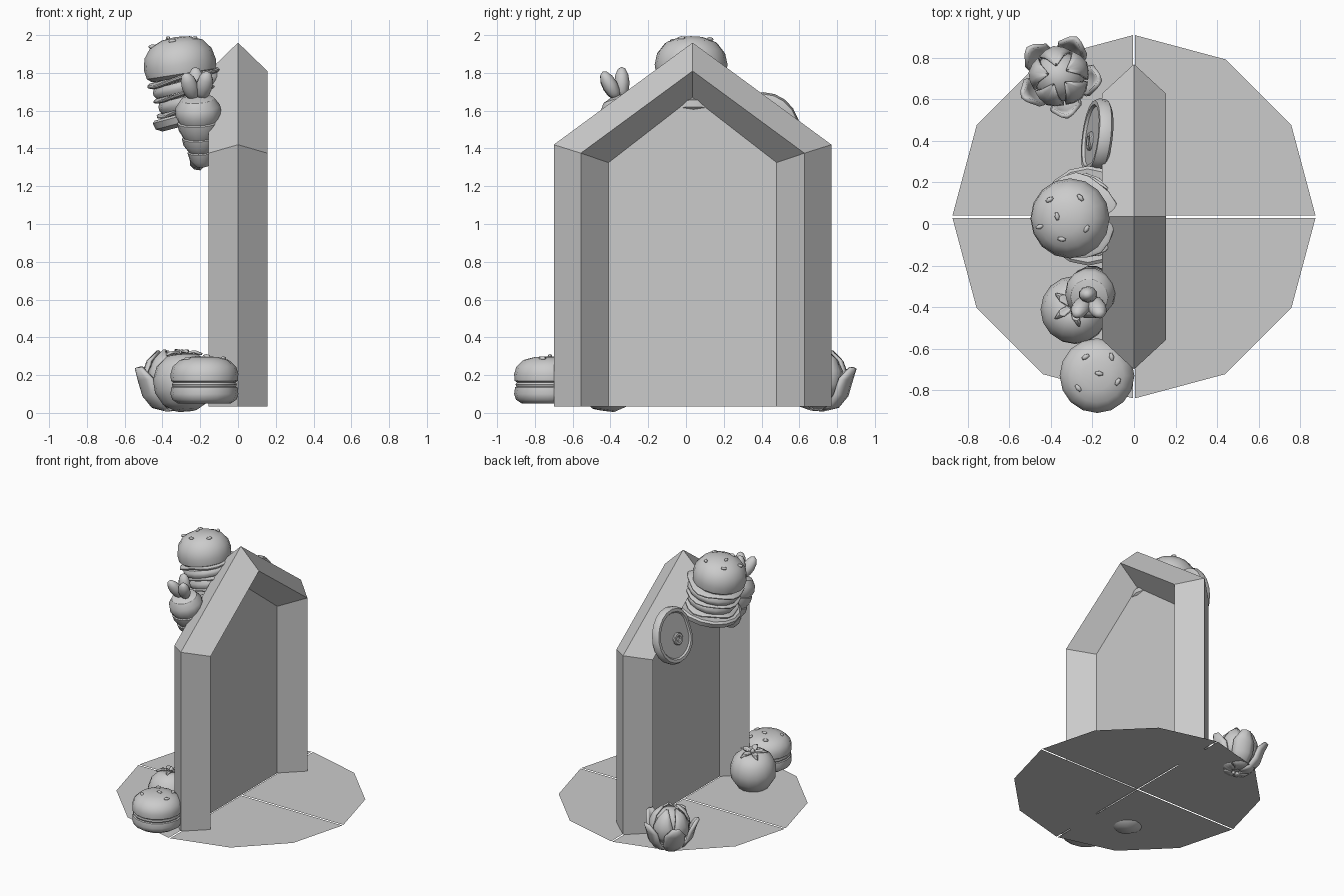
import bpy, bmesh, math
from mathutils import Matrix, Vector

if "Cube" in bpy.data.objects:
    bpy.data.objects.remove(bpy.data.objects["Cube"])

CY = 0.035  # middle of arch and base in y


def place(loc, tilt_y=0, tilt_x=0, spin=0):
    return (Matrix.Translation(loc) @ Matrix.Rotation(math.radians(tilt_y), 4, 'Y')
            @ Matrix.Rotation(math.radians(tilt_x), 4, 'X') @ Matrix.Rotation(math.radians(spin), 4, 'Z'))


def finish(name, bm, mat=None, angle=None, thick=0):
    bmesh.ops.remove_doubles(bm, verts=bm.verts, dist=0.0002)
    bmesh.ops.recalc_face_normals(bm, faces=bm.faces)
    me = bpy.data.meshes.new(name)
    bm.to_mesh(me)
    bm.free()
    ob = bpy.data.objects.new(name, me)
    bpy.context.collection.objects.link(ob)
    if mat:
        ob.matrix_world = mat
    if thick:
        m = ob.modifiers.new("thickness", 'SOLIDIFY')
        m.thickness, m.offset = thick, 0
    if angle:
        bpy.ops.object.select_all(action='DESELECT')
        ob.select_set(True)
        bpy.context.view_layer.objects.active = ob
        bpy.ops.object.shade_smooth_by_angle(angle=math.radians(angle))
    return ob


def skin(bm, rows, closed):
    rings = [[bm.verts.new(p) for p in row] for row in rows]
    n = len(rings[0])
    for a, b in zip(rings, rings[1:]):
        for i in range(n if closed else n - 1):
            j = (i + 1) % n
            bm.faces.new((a[i], a[j], b[j], b[i]))
    return rings


def lathe(name, profile, mat, segs=16, wave=0, angle=40):
    """Revolve (r, z) points; wave ruffles the rim."""
    bm = bmesh.new()
    rows = []
    for r, z in profile:
        row = []
        for i in range(segs):
            a = math.tau * i / segs
            k = 1 + wave * math.sin(5 * a)
            row.append((r * k * math.cos(a), r * k * math.sin(a), z + wave * r * math.sin(3 * a)))
        rows.append(row)
    skin(bm, rows, True)
    return finish(name, bm, mat, angle)


def leaf(name, profile, azimuth, mat, thick=0.014):
    """Curved leaf from (r, z, half angle) points up its spine."""
    bm = bmesh.new()
    rows = [[((r - 0.012 * abs(u)) * math.cos(azimuth + u * h), (r - 0.012 * abs(u)) * math.sin(azimuth + u * h), z)
             for u in (-1, -0.5, 0, 0.5, 1)] for r, z, h in profile]
    skin(bm, rows, False)
    return finish(name, bm, mat, 40, thick)


def blob(name, mat, size, segs=12):
    bm = bmesh.new()
    bmesh.ops.create_uvsphere(bm, u_segments=segs, v_segments=max(6, segs // 2 + 1), radius=1)
    bmesh.ops.scale(bm, vec=size, verts=bm.verts)
    return finish(name, bm, mat, 60)


def seeds(name, spots, mat):
    for i, (x, y, z) in enumerate(spots):
        blob(f"{name}_{i}", mat @ place((x, y, z), 0, 0, 70 * i + 30), (0.022, 0.012, 0.011), 6)


def house(w, eave, apex, x):
    return [Vector((x, CY + y, z)) for y, z in ((-w, 0.035), (-w, eave), (0, apex), (w, eave), (w, 0.035))]


# Arch frame: diamond section swept along a pointed doorway
bm = bmesh.new()
outer = house(0.735, 1.42, 1.96, 0)
inner = house(0.445, 1.325, 1.67, 0)
rings = skin(bm, list(zip(outer, house(0.592, 1.375, 1.81, 0.155), inner,
                          house(0.592, 1.375, 1.81, -0.155))), True)
bm.faces.new(rings[0])
bm.faces.new(rings[-1])
finish("arch_frame", bm)

# Door panel
bm = bmesh.new()
bm.faces.new([bm.verts.new(p) for p in inner])
finish("door_panel", bm)

# Base: four quarter sheets with thin gaps
for q in range(4):
    bm = bmesh.new()
    c = Matrix.Rotation(q * math.pi / 2, 3, 'Z') @ Vector((0.006, 0.006, 0))
    pts = [(0, 0)] + [(0.868 * math.cos(math.radians(a)), 0.868 * math.sin(math.radians(a)))
                      for a in (q * 90, q * 90 + 30, q * 90 + 60, q * 90 + 90)]
    bm.faces.new([bm.verts.new((x + c.x, y + c.y + CY, 0.035)) for x, y in pts])
    finish(f"base_quarter_{q}", bm)

# Small burger on the ground
m = place((-0.178, -0.73, 0.05))
lathe("small_burger_bottom_bun", [(0, 0), (0.14, 0), (0.17, 0.02), (0.18, 0.05), (0.175, 0.085), (0.155, 0.1), (0, 0.1)], m)
lathe("small_burger_filling", [(0, 0.09), (0.168, 0.09), (0.172, 0.1), (0.168, 0.11), (0, 0.11)], m)
lathe("small_burger_top_bun", [(0, 0.105), (0.155, 0.105), (0.177, 0.12), (0.18, 0.155), (0.168, 0.195),
                               (0.13, 0.23), (0.07, 0.246), (0, 0.25)], m)
seeds("small_burger_seed", [(-0.055, 0.09, 0.24), (0.07, 0.09, 0.235), (0.01, 0.01, 0.25), (0.1, -0.03, 0.238),
                            (-0.09, -0.06, 0.235)], m)

# Tomato with leafy crown
m = place((-0.285, -0.415, 0.165), -4, -8)
lathe("tomato", [(0, -0.155), (0.06, -0.152), (0.12, -0.115), (0.158, -0.05), (0.164, 0.02),
                 (0.14, 0.09), (0.09, 0.135), (0.04, 0.142), (0, 0.13)], m)
for i in range(5):
    leaf(f"tomato_crown_{i}", [(0.014, 0.14, 0.6), (0.045, 0.152, 0.5), (0.075, 0.155, 0.32), (0.105, 0.14, 0.04)],
         i * math.tau / 5, m, 0.012)
blob("tomato_stem", m @ place((0, 0, 0.15)), (0.016, 0.016, 0.025), 8)

# Leafy vegetable: round heart, wrapping leaves, open outer leaves
m = place((-0.35, 0.7, 0.02), -3, -3)
blob("leafy_heart", m @ place((0, 0, 0.16)), (0.125, 0.125, 0.14))
for i in range(5):
    a = i * math.tau / 5
    leaf(f"inner_leaf_{i}", [(0.1, 0.06, 0.5), (0.142, 0.13, 0.6), (0.142, 0.2, 0.58), (0.115, 0.26, 0.45),
                             (0.06, 0.31, 0.1)], a + 0.5, m)
    leaf(f"outer_leaf_{i}", [(0.04, 0, 0.55), (0.11, 0.02, 0.55), (0.155, 0.08, 0.52), (0.175, 0.16, 0.45),
                             (0.2, 0.225, 0.15)], a + 1.15, m, 0.02)

# Tall leaning burger at the top of the arch
m = place((-0.297, 0.027, 1.775), -9)
lathe("tall_burger_top_bun", [(0, 0), (0.16, 0), (0.185, 0.02), (0.193, 0.07), (0.18, 0.13),
                              (0.14, 0.182), (0.075, 0.21), (0, 0.218)], m)
seeds("tall_burger_seed", [(-0.08, 0.09, 0.195), (-0.04, 0.01, 0.217), (-0.02, -0.1, 0.2), (0.1, -0.05, 0.195),
                           (0.07, 0.1, 0.195), (-0.13, -0.04, 0.187)], m)


def layer(name, x, z, r, h, tilt, wave=0.0):
    prof = [(0, -h / 2), (r * 0.94, -h / 2), (r, -h / 6), (r, h / 6), (r * 0.94, h / 2), (0, h / 2)]
    lathe(name, prof, place((x, 0.035, z), tilt), 20 if wave else 16, wave)


layer("tall_burger_upper_lettuce", -0.28, 1.775, 0.205, 0.022, -15, 0.04)
layer("tall_burger_upper_patty", -0.265, 1.735, 0.19, 0.055, -15)
layer("tall_burger_cheese", -0.255, 1.695, 0.2, 0.018, -15, 0.03)
layer("tall_burger_lower_patty", -0.245, 1.655, 0.18, 0.06, -15)
layer("tall_burger_lower_lettuce", -0.235, 1.615, 0.2, 0.018, -15, 0.05)
lathe("tall_burger_bottom_bun", [(0, -0.035), (0.2, -0.035), (0.232, -0.015), (0.24, 0.02), (0.225, 0.032),
                                 (0.17, 0.025), (0, 0.025)], place((-0.215, 0.04, 1.575), -15))

# Carrot with stepped rings and three leaf lobes
m = place((-0.19, -0.255, 1.3), -4, 15)
lathe("carrot", [(0, 0), (0.035, 0.008), (0.062, 0.04), (0.072, 0.085), (0.066, 0.09), (0.09, 0.125), (0.097, 0.165),
                 (0.09, 0.17), (0.11, 0.21), (0.115, 0.25), (0.108, 0.256), (0.122, 0.29), (0.118, 0.335),
                 (0.09, 0.375), (0.045, 0.392), (0, 0.395)], m, 14, 0, 30)
for i, (x, y, ty, tx) in enumerate([(-0.035, -0.03, -14, 14), (0.042, -0.03, 16, 14), (0.0, 0.035, 0, -14)]):
    blob(f"carrot_leaf_{i}", m @ place((x, y, 0.455), ty, tx), (0.045, 0.04, 0.085), 10)

# Meat slice leaning on the frame: kidney outline, recessed face, bone ring
m = place((-0.175, 0.415, 1.49), 0, 0, -7) @ place((0, 0, 0), -78)


def slice_row(r, z):
    row = []
    for i in range(20):
        a = math.tau * i / 20
        k = r * (1 - 0.14 * math.exp(-((a - 4.9) / 0.45) ** 2))
        row.append((1.1 * k * math.cos(a), k * math.sin(a), z))
    return row


bm = bmesh.new()
skin(bm, [slice_row(r, z) for r, z in ((0, -0.035), (0.165, -0.035), (0.188, -0.02), (0.19, 0.015), (0.178, 0.036),
                                       (0.158, 0.036), (0.15, 0.024), (0, 0.024))], True)
finish("meat_slice", bm, m, 40)
lathe("meat_bone", [(0.018, 0.02), (0.018, 0.034), (0.024, 0.04), (0.04, 0.04), (0.046, 0.034), (0.046, 0.02)],
      m @ place((-0.03, -0.02, 0)), 12)
